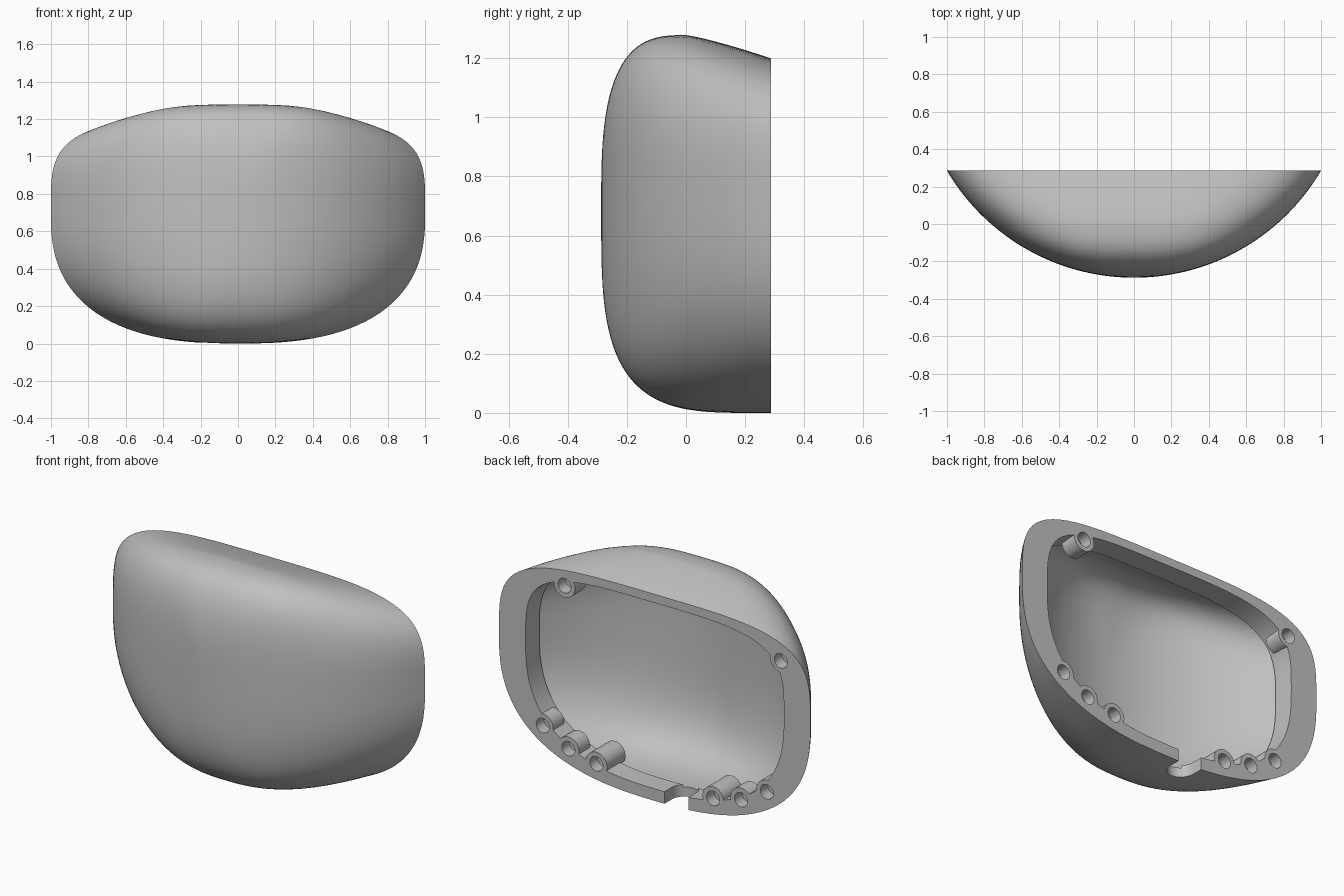
import bpy, bmesh
from math import cos, sin, pi, sqrt, radians

cube = bpy.data.objects.get("Cube")
if cube:
    bpy.data.objects.remove(cube, do_unlink=True)

BACK, MID = 0.287, 0.70          # rim plane and widest height
ARC_R, ARC_Y = 1.16, 0.873       # plan-view arc of the front
WALL = 0.055
RING = 0.16                      # inner end of the thick rim ring

grey = bpy.data.materials.new("plain grey")
grey.use_nodes = True
colour = (0.53, 0.53, 0.53, 1)
grey.diffuse_color = colour
grey.node_tree.nodes["Principled BSDF"].inputs["Base Color"].default_value = colour


def finish(name, bm):
    bmesh.ops.recalc_face_normals(bm, faces=bm.faces)
    mesh = bpy.data.meshes.new(name)
    bm.to_mesh(mesh)
    bm.free()
    obj = bpy.data.objects.new(name, mesh)
    bpy.context.collection.objects.link(obj)
    mesh.materials.append(grey)
    return obj


def bulge(u, n):
    return max(0.0, 1 - min(1, abs(u)) ** n) ** (1 / n)


def shell_section(y, inset):
    """Half width, height above MID and depth below MID at one station."""
    width = sqrt(max(1e-8, (ARC_R - inset) ** 2 - (ARC_Y - y) ** 2))
    if y < 0:
        up = (0.578 - inset) * bulge(y / (BACK - inset), 3)
    else:
        up = 0.578 - inset - 0.36 * y ** 1.22
    down = (0.7 - inset) * bulge(max(0, 0.25 - y) / (0.537 - inset), 3.6)
    return y, width, up, down


def loft(name, sections, count=128):
    bm = bmesh.new()
    rings = []
    for y, w, up, down in sections:
        n_up = 3.2 + 2.5 * max(0, min(y, BACK))
        ring = []
        for i in range(count):
            c, s = cos(2 * pi * i / count), sin(2 * pi * i / count)
            n, h = (n_up, up) if s >= 0 else (2.55, down)
            r = (abs(c) ** n + abs(s) ** n) ** (-1 / n)
            ring.append(bm.verts.new((w * r * c, y, MID + h * r * s)))
        rings.append(ring)
    for a, b in zip(rings, rings[1:]):
        for i in range(count):
            j = (i + 1) % count
            bm.faces.new((a[i], a[j], b[j], b[i]))
    bm.faces.new(rings[0])
    bm.faces.new(rings[-1])
    return finish(name, bm)


def shell_sections(inset, end, steps=44):
    start = inset - BACK
    return [shell_section(start + (end - start) * ((i + 0.3) / (steps + 0.3)) ** 2.4, inset)
            for i in range(steps + 1)]


def pegs(name, items, radius, y_end):
    """Cylinders along y, from behind the rim to their own depth."""
    bm = bmesh.new()
    for x, z, depth in items:
        rings = [[bm.verts.new((x + radius * cos(2 * pi * i / 32), y,
                                z + radius * sin(2 * pi * i / 32)))
                  for i in range(32)] for y in (BACK - depth, y_end)]
        for i in range(32):
            j = (i + 1) % 32
            bm.faces.new((rings[0][i], rings[0][j], rings[1][j], rings[1][i]))
        bm.faces.new(rings[0])
        bm.faces.new(rings[1])
    return finish(name, bm)


def cut(target, cutter):
    mod = target.modifiers.new("cut", "BOOLEAN")
    mod.operation = "DIFFERENCE"
    mod.solver = "EXACT"
    mod.object = cutter
    bpy.context.view_layer.objects.active = target
    bpy.ops.object.modifier_apply(modifier=mod.name)
    bpy.data.objects.remove(cutter, do_unlink=True)


# Screw boss positions: three mirrored pairs below, two single ones above
bosses = [(0.58, 1.095, 0.1), (-0.81, 1.03, 0.1)]
for side in (1, -1):
    bosses += [(side * 0.72, 0.245, 0.1), (side * 0.555, 0.155, 0.1),
               (side * 0.375, 0.115, 0.17)]
holes = [(x, z, 0.07) for x, z, depth in bosses]

# Hollow: thin shell in front, straight-walled rim ring behind, bosses left standing
ring_wall = [(y, 0.83, 0.45, 0.63) for y in (RING, BACK, 0.4)]
cavity = loft("cavity_cutter", shell_sections(WALL, RING) + ring_wall)
cut(cavity, pegs("boss_cutter", bosses, 0.068, 0.5))

# Outer shell
shell = loft("outer_shell", shell_sections(0, BACK))
cut(shell, cavity)
cut(shell, pegs("hole_cutter", holes, 0.042, 0.45))

# Cable notch through the bottom rim: a round-ended slot
bm = bmesh.new()
outline = [(0.077 * cos(pi + pi * i / 24), 0.077 * sin(pi + pi * i / 24)) for i in range(25)]
outline += [(0.077, 0.2), (-0.077, 0.2)]
base = bm.faces.new([bm.verts.new((x - 0.14, y + 0.22, -0.2)) for x, y in outline])
top = bmesh.ops.extrude_face_region(bm, geom=[base])["geom"]
bmesh.ops.translate(bm, verts=[v for v in top if isinstance(v, bmesh.types.BMVert)],
                    vec=(0, 0, 0.5))
cut(shell, finish("notch_cutter", bm))

bpy.ops.object.select_all(action="DESELECT")
shell.select_set(True)
bpy.context.view_layer.objects.active = shell
bpy.ops.object.shade_smooth_by_angle(angle=radians(30))
